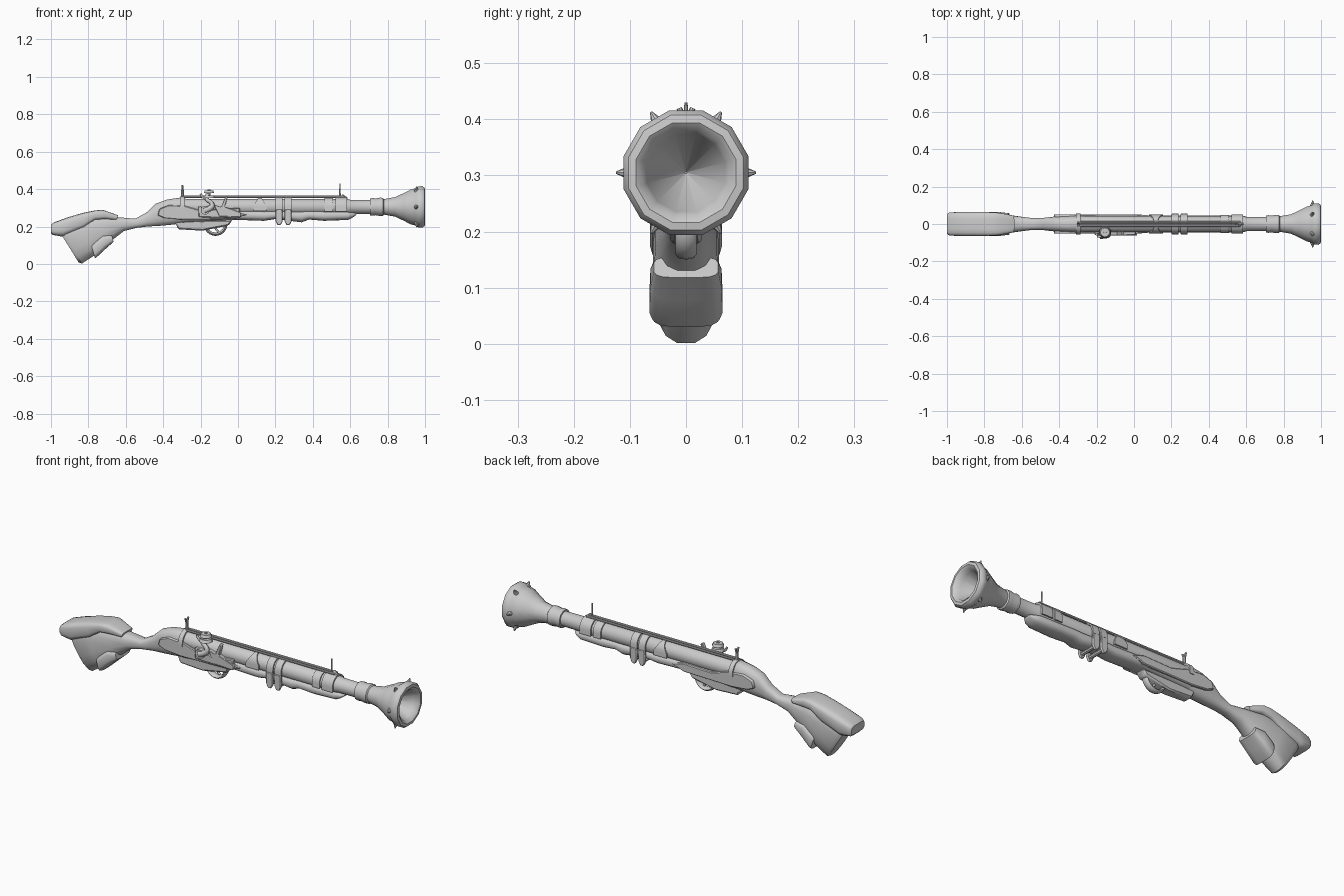
import bpy, bmesh, math
from mathutils import Vector

if "Cube" in bpy.data.objects:
    bpy.data.objects.remove(bpy.data.objects["Cube"])

AXIS_Z = 0.305  # height of the barrel axis


def finish(name, bm, angle=40):
    bmesh.ops.recalc_face_normals(bm, faces=bm.faces)
    me = bpy.data.meshes.new(name)
    bm.to_mesh(me)
    bm.free()
    ob = bpy.data.objects.new(name, me)
    bpy.context.collection.objects.link(ob)
    bpy.ops.object.select_all(action='DESELECT')
    ob.select_set(True)
    bpy.context.view_layer.objects.active = ob
    bpy.ops.object.shade_smooth_by_angle(angle=math.radians(angle))
    return ob


def skin(bm, rings, close=False):
    pairs = list(zip(rings, rings[1:])) + ([(rings[-1], rings[0])] if close else [])
    for a, b in pairs:
        for i in range(len(a)):
            j = (i + 1) % len(a)
            bm.faces.new((a[i], a[j], b[j], b[i]))
    if not close:
        bm.faces.new(rings[0])
        bm.faces.new(rings[-1])


def loft(name, secs, n=16, p=2.6):
    """Sections (top x, top z, bottom x, bottom z, half width), rounded box shape."""
    bm, rings = bmesh.new(), []
    for tx, tz, bx, bz, w in secs:
        ring = []
        for i in range(n):
            a = math.tau * (i + .5) / n
            s, c = (math.copysign(abs(v) ** (2 / p), v) for v in (math.sin(a), math.cos(a)))
            ring.append(bm.verts.new(((tx + bx) / 2 + (tx - bx) / 2 * s, w * c,
                                      (tz + bz) / 2 + (tz - bz) / 2 * s)))
        rings.append(ring)
    skin(bm, rings)
    return finish(name, bm)


def lathe(name, prof, n=12):
    bm, rings = bmesh.new(), []
    for x, r in prof:
        rings.append([bm.verts.new((x, r * math.cos(math.tau * (i + .5) / n),
                                    AXIS_Z + r * math.sin(math.tau * (i + .5) / n)))
                      for i in range(n)])
    skin(bm, rings)
    return finish(name, bm)


def plate(name, pts, y0, y1, bevel=.004, mirror=False):
    """Side outline in x, z extruded from y0 to y1."""
    bm = bmesh.new()
    f = bm.faces.new([bm.verts.new((x, y0, z)) for x, z in pts])
    new = bmesh.ops.extrude_face_region(bm, geom=[f])['geom']
    bmesh.ops.translate(bm, vec=(0, y1 - y0, 0),
                        verts=[v for v in new if isinstance(v, bmesh.types.BMVert)])
    if bevel:
        bmesh.ops.bevel(bm, geom=bm.edges[:], offset=bevel, segments=1, affect='EDGES')
    ob = finish(name, bm)
    if mirror:
        ob.modifiers.new('Mirror', 'MIRROR').use_axis = (False, True, False)
    return ob


def band(name, x, half, r, low=0.27, waist=None):
    """Strap over the barrel; waist narrows it at the top."""
    bm, rings = bmesh.new(), []
    arc = [math.pi * i / 12 for i in range(13)]
    path = [(1, 0, low)] + [(math.cos(a), math.sin(a), None) for a in arc] + [(-1, 0, low)]
    for c, s, z in path:
        w = half if waist is None else waist + (half - waist) * (1 - s)
        ring = []
        for rr, dx in ((r - .008, -w), (r, -w), (r, w), (r - .008, w)):
            ring.append(bm.verts.new((x + dx, rr * c, AXIS_Z + rr * s if z is None else z)))
        rings.append(ring)
    skin(bm, rings)
    return finish(name, bm, 35)


def tube(name, pts, r, closed=False, radii=None):
    cu = bpy.data.curves.new(name, 'CURVE')
    cu.dimensions = '3D'
    cu.bevel_depth, cu.bevel_resolution, cu.use_fill_caps = r, 2, True
    sp = cu.splines.new('NURBS')
    sp.points.add(len(pts) - 1)
    for i, q in enumerate(pts):
        sp.points[i].co = (*q, 1)
        sp.points[i].radius = radii[i] if radii else 1
    sp.use_endpoint_u, sp.order_u, sp.resolution_u = True, 3, 6
    ob = bpy.data.objects.new(name, cu)
    bpy.context.collection.objects.link(ob)
    return ob


def rod(name, a, b, r0, r1, n=8):
    a, b = Vector(a), Vector(b)
    bpy.ops.mesh.primitive_cone_add(vertices=n, radius1=r0, radius2=r1,
                                    depth=(b - a).length, location=(a + b) / 2)
    ob = bpy.context.object
    ob.rotation_euler = (b - a).to_track_quat('Z', 'Y').to_euler()
    ob.name = name
    bpy.ops.object.shade_smooth_by_angle(angle=math.radians(40))
    return ob


# Barrel with flared muzzle and hollow mouth
lathe('barrel', [(-.3, .045), (.59, .043), (.6, .039), (.705, .038), (.705, .046), (.72, .049),
                 (.735, .046), (.76, .051), (.775, .05), (.78, .043), (.84, .054), (.885, .076),
                 (.925, .097), (.95, .103), (.962, .113), (.985, .115), (.998, .106), (1, .092),
                 (.99, .078), (.97, .072), (.84, .002)])
for i in range(6):
    a = math.tau * i / 6
    d = Vector((0, math.cos(a), math.sin(a)))
    base = Vector((.955, 0, AXIS_Z))
    rod('muzzle_stud', base + d * .095, base + d * .125, .015, .002)

# Stock, grip and forestock
loft('stock', [(-.965, .19, -.852, .008, .045), (-.95, .215, -.835, 0, .057),
               (-.86, .25, -.765, .045, .06), (-.74, .262, -.68, .12, .055),
               (-.64, .25, -.61, .175, .042), (-.55, .242, -.54, .193, .032),
               (-.49, .275, -.48, .2, .033), (-.44, .323, -.43, .202, .039),
               (-.38, .345, -.37, .207, .044), (-.3, .357, -.3, .215, .047),
               (-.27, .345, -.27, .22, .044)])
loft('forestock', [(-.3, .29, -.3, .218, .048), (0, .288, 0, .235, .048), (.14, .285, .14, .23, .047),
                   (.2, .285, .2, .24, .047), (.34, .285, .34, .222, .047), (.38, .285, .38, .237, .046),
                   (.46, .285, .46, .23, .046), (.58, .283, .59, .235, .044),
                   (.62, .275, .61, .245, .035), (.635, .272, .63, .26, .02)])

# Heel cap and toe patch wrapped on the butt
loft('heel_cap', [(-1, .21, -1, .165, .054), (-.985, .222, -.99, .155, .062),
                  (-.91, .25, -.94, .145, .065), (-.83, .273, -.825, .19, .065),
                  (-.765, .286, -.765, .235, .063), (-.725, .29, -.71, .238, .06),
                  (-.64, .26, -.65, .235, .044)], p=4)
loft('toe_patch', [(-.785, .1, -.765, .03, .062), (-.775, .112, -.757, .034, .066),
                   (-.725, .155, -.71, .078, .064), (-.675, .155, -.665, .118, .058)], p=4)

# Side panels and lock plate
plate('side_panel', [(-.43, .26), (-.42, .295), (-.37, .315), (-.28, .31), (-.18, .28), (-.02, .285),
                     (.05, .265), (-.02, .24), (-.3, .235), (-.39, .243)], -.052, -.03, mirror=True)
plate('lock_plate', [(-.21, .25), (-.21, .31), (-.15, .29), (.01, .3), (.01, .245)], -.059, -.03)

# Trigger housing, guard and trigger
plate('trigger_housing', [(-.34, .23), (-.32, .185), (-.19, .178), (-.05, .205), (-.03, .235)],
      -.028, .028, .007)
bm, rings = bmesh.new(), []
for i in range(25):
    a = math.tau * i / 24
    ring = []
    if i == 24:
        break
    for k in range(8):
        b = math.tau * k / 8
        rr = .054 + .009 * math.cos(b)
        ring.append(bm.verts.new((-.12 + rr * math.cos(a), .019 * math.sin(b), .213 + rr * math.sin(a))))
    rings.append(ring)
skin(bm, rings, True)
finish('trigger_guard', bm)
tube('trigger', [(-.13, 0, .22), (-.125, 0, .19), (-.105, 0, .172)], .006)

# Flint hammer with jaws, and the pan striker
tube('hammer', [(-.18, -.062, .285), (-.135, -.062, .3), (-.14, -.06, .33), (-.175, -.055, .345),
                (-.16, -.05, .375)], .012, radii=[1.5, 1.2, .9, .9, 1])
rod('hammer_pivot', (-.175, -.072, .287), (-.175, -.045, .287), .024, .024, 12)
for z, r in ((.385, .03), (.36, .033)):
    rod('hammer_jaw', (-.155, -.045, z - .007), (-.155, -.045, z + .007), r, r * .8, 10)
rod('jaw_screw', (-.155, -.045, .355), (-.155, -.045, .397), .009, .007)
tube('hammer_spur', [(-.165, -.055, .345), (-.19, -.055, .35), (-.2, -.055, .375)], .006)
plate('striker', [(-.13, .318), (-.09, .305), (-.065, .365), (-.055, .36), (-.07, .305), (.015, .275),
                  (.015, .25), (-.1, .255)], -.062, -.04, .002)

# Straps with pointed ends, crossed wrap, and barrel bands
for x in (.22, .268):
    band('strap', x, .019, .053)
    plate('strap_end', [(x - .019, .29), (x + .019, .29), (x + .019, .228), (x + .008, .208),
                        (x - .008, .208), (x - .019, .228)], -.056, -.043, .003, True)
    rod('strap_pin', (x, -.045, .228), (x, .045, .228), .01, .01)
band('crossed_wrap', .117, .038, .05, .282, .008)
band('front_band_small', .485, .022, .049, .28)
band('front_band_large', .552, .032, .051, .28)
band('rear_band', -.297, .012, .056, .29)

# Top rail with its end stop and the sights
for y in (-.01, .01):
    rod('top_rail', (-.29, y, .359), (.57, y, .359), .006, .006)
rod('rail_tip', (.555, 0, .36), (.585, 0, .35), .014, .004)
rod('rear_sight_post', (-.297, 0, .34), (-.297, 0, .395), .009, .007)
for s in (-1, 1):
    rod('rear_sight_fork', (-.297, 0, .39), (-.297, s * .012, .42), .006, .005)
rod('front_sight', (.545, 0, .35), (.545, 0, .43), .005, .003)
